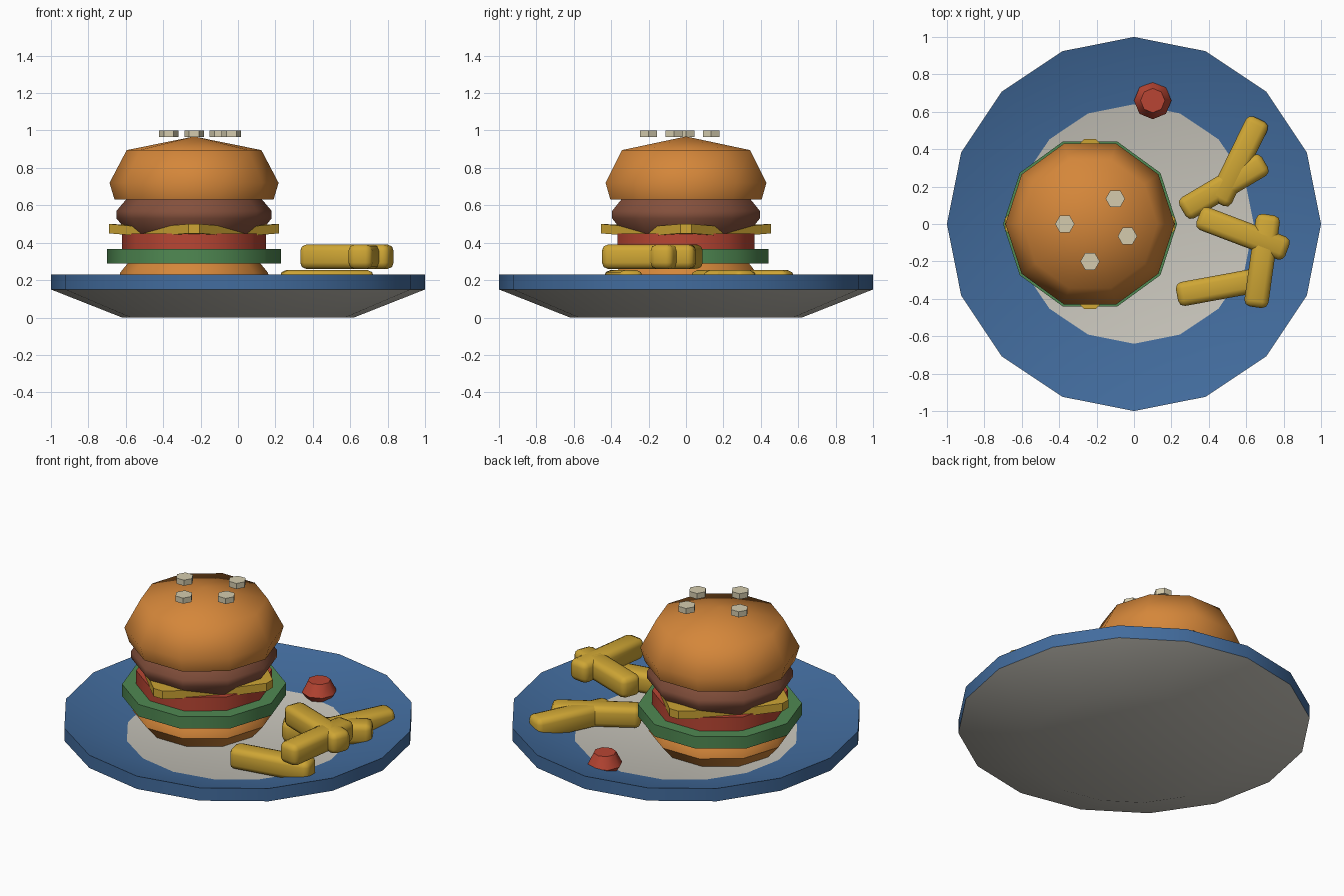
import bpy, bmesh, math
from mathutils import Vector

old = bpy.data.objects.get("Cube")
if old:
    bpy.data.objects.remove(old, do_unlink=True)


def material(name, rgb):
    m = bpy.data.materials.new(name)
    m.use_nodes = True
    m.diffuse_color = (*rgb, 1)
    m.node_tree.nodes["Principled BSDF"].inputs["Base Color"].default_value = (*rgb, 1)
    return m


WHITE = material("off white", (0.58, 0.56, 0.50))
BLUE = material("rim blue", (0.055, 0.15, 0.34))
BREAD = material("bread orange", (0.66, 0.24, 0.042))
MEAT = material("meat brown", (0.23, 0.08, 0.045))
GREEN = material("leaf green", (0.08, 0.25, 0.085))
RED = material("tomato red", (0.48, 0.06, 0.033))
YELLOW = material("golden yellow", (0.62, 0.38, 0.035))
CREAM = material("seed cream", (0.66, 0.60, 0.42))


def finish(name, bm, mats, angle):
    """Turn a bmesh into an object with smooth shading below the angle."""
    bmesh.ops.recalc_face_normals(bm, faces=bm.faces)
    mesh = bpy.data.meshes.new(name)
    bm.to_mesh(mesh)
    bm.free()
    obj = bpy.data.objects.new(name, mesh)
    bpy.context.collection.objects.link(obj)
    for m in mats:
        mesh.materials.append(m)
    bpy.ops.object.select_all(action='DESELECT')
    obj.select_set(True)
    bpy.context.view_layer.objects.active = obj
    bpy.ops.object.shade_smooth_by_angle(angle=math.radians(angle))
    return obj


def lathe(name, profile, sides, mats, centre=(0, 0), angle=40, rule=None):
    """Spin (radius, z) points around a vertical axis and cap open ends."""
    bm = bmesh.new()
    rings = []
    for r, z in profile:
        if r == 0:
            rings.append([bm.verts.new((*centre, z))] * sides)
            continue
        turn = [math.tau * i / sides for i in range(sides)]
        rings.append([bm.verts.new((centre[0] + r * math.cos(a),
                                    centre[1] + r * math.sin(a), z)) for a in turn])
    for low, high in zip(rings, rings[1:]):
        for i in range(sides):
            j = (i + 1) % sides
            bm.faces.new(dict.fromkeys((low[i], low[j], high[j], high[i])))
    for ring in (rings[0], rings[-1]):
        if ring[0] != ring[1]:
            bm.faces.new(ring)
    obj = finish(name, bm, mats, angle)
    if rule:
        for face in obj.data.polygons:
            face.material_index = rule(face)
    return obj


# Dished plate: white underside and well, blue rim
def plate_colour(face):
    flat_well = face.normal.z > 0.99
    underside = face.normal.z < -0.5
    return 0 if flat_well or underside else 1


lathe("plate", [(0.62, 0), (1, 0.15), (1, 0.23), (0.64, 0.12)],
      16, [WHITE, BLUE], rule=plate_colour)

# Burger layers from the bottom up
MID = (-0.235, 0)
lathe("bottom_bun", [(0.335, 0.12), (0.405, 0.2), (0.395, 0.24), (0.35, 0.295)],
      10, [BREAD], MID, 50)
lathe("lettuce", [(0.465, 0.29), (0.465, 0.365)], 10, [GREEN], MID)
lathe("tomato", [(0.385, 0.36), (0.385, 0.45)], 10, [RED], MID)
lathe("patty", [(0.35, 0.45), (0.415, 0.53), (0.415, 0.57), (0.36, 0.635)],
      10, [MEAT], MID, 50)
lathe("top_bun", [(0.425, 0.63), (0.452, 0.72), (0.36, 0.895), (0, 0.968)],
      10, [BREAD], MID, 60)

# Cheese slice: turned square with blunt corners and drooping edges
bm = bmesh.new()
outline = []
for k in range(4):
    a = math.tau * k / 4
    tip = Vector((math.cos(a), math.sin(a)))
    side = Vector((-tip.y, tip.x))
    for out, across, z in ((0.455, -0.03, 0.475), (0.455, 0.03, 0.475),
                           (0.36, 0.125, 0.467), (0.2425, 0.2425, 0.455),
                           (0.125, 0.36, 0.467)):
        p = tip * out + side * across
        outline.append((p.x + MID[0], p.y, z))
layers = []
for lift in (-0.025, 0.025):
    edge = [bm.verts.new((x, y, z + lift)) for x, y, z in outline]
    hub = bm.verts.new((*MID, 0.46 + lift))
    layers.append(edge)
    for i, v in enumerate(edge):
        bm.faces.new((hub, edge[i - 1], v))
for i in range(len(outline)):
    bm.faces.new((layers[0][i - 1], layers[0][i], layers[1][i], layers[1][i - 1]))
finish("cheese", bm, [YELLOW], 40)

# Sesame seeds
for n, spot in enumerate([(-0.37, 0), (-0.1, 0.135), (-0.035, -0.065), (-0.235, -0.2)]):
    lathe(f"seed_{n + 1}", [(0.052, 0.965), (0.052, 1.0)], 6, [CREAM], spot, 30)

# Dollop of sauce
lathe("sauce", [(0.075, 0.12), (0.1, 0.155), (0.065, 0.225)], 8, [RED], (0.1, 0.66), 50)


# Fries: chamfered bars between two end points
def fry(name, start, end, z):
    start, end = Vector(start), Vector(end)
    run = end - start
    bm = bmesh.new()
    bmesh.ops.create_cube(bm, size=1)
    bmesh.ops.scale(bm, vec=(run.length, 0.13, 0.13), verts=bm.verts)
    bmesh.ops.bevel(bm, geom=bm.edges[:], offset=0.033, segments=2,
                    profile=0.5, affect='EDGES')
    obj = finish(name, bm, [YELLOW], 50)
    obj.location = (*((start + end) / 2), z)
    obj.rotation_euler.z = math.atan2(run.y, run.x)


LOW, HIGH = 0.188, 0.325
fry("fry_back", (0.45, 0.11), (0.67, 0.56), LOW)
fry("fry_back_inner", (0.26, 0.07), (0.7, 0.33), LOW)
fry("fry_front", (0.23, -0.38), (0.72, -0.29), LOW)
fry("fry_crossing", (0.345, 0.04), (0.82, -0.14), HIGH)
fry("fry_outer", (0.72, 0.05), (0.65, -0.445), HIGH)
